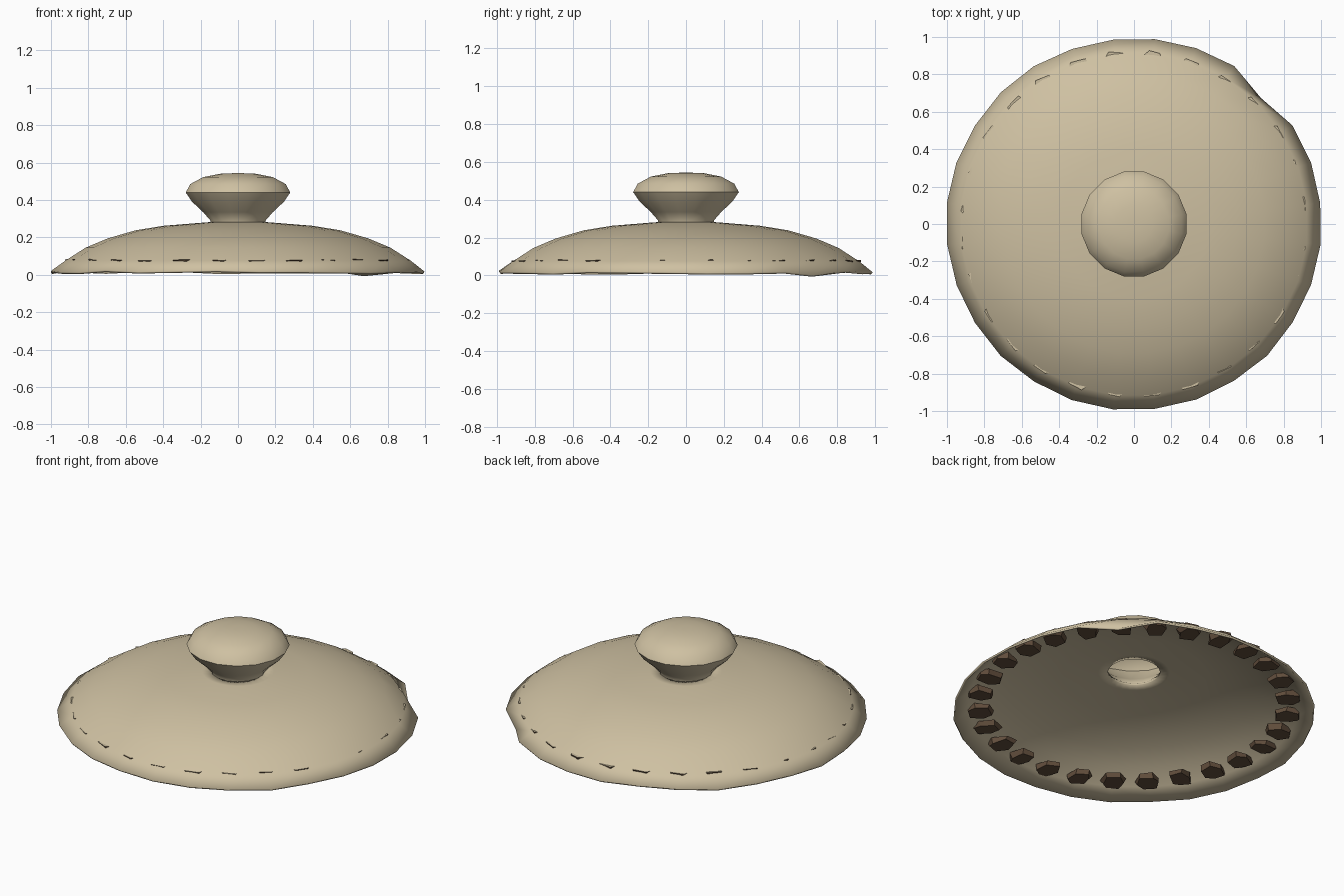
import bpy, bmesh, math, random
from mathutils import Matrix, Vector

random.seed(4)
if "Cube" in bpy.data.objects:
    bpy.data.objects.remove(bpy.data.objects["Cube"], do_unlink=True)


def material(name, color):
    m = bpy.data.materials.new(name)
    m.use_nodes = True
    m.diffuse_color = color
    m.node_tree.nodes["Principled BSDF"].inputs["Base Color"].default_value = color
    return m


TAN = material("tan", (0.62, 0.53, 0.36, 1))
BROWN = material("dark brown", (0.12, 0.075, 0.045, 1))


def finish(bm, name, mats, angle=None):
    mesh = bpy.data.meshes.new(name)
    bm.to_mesh(mesh)
    bm.free()
    for m in mats:
        mesh.materials.append(m)
    ob = bpy.data.objects.new(name, mesh)
    bpy.context.collection.objects.link(ob)
    if angle is not None:
        bpy.ops.object.select_all(action="DESELECT")
        ob.select_set(True)
        bpy.context.view_layer.objects.active = ob
        bpy.ops.object.shade_smooth_by_angle(angle=math.radians(angle))
    return ob


def lathe(profile, sides, tweak=None, cap=False):
    """Revolve (radius, height) points, listed from the outside or bottom up."""
    bm = bmesh.new()
    rings = []
    for level, (r, z) in enumerate(profile):
        ring = []
        for i in range(sides):
            a = math.tau * (i + 0.5) / sides
            rr, zz = tweak(level, a, r, z) if tweak else (r, z)
            ring.append(bm.verts.new((rr * math.cos(a), rr * math.sin(a), zz)))
        rings.append(ring)
    for low, high in zip(rings, rings[1:]):
        for i in range(sides):
            j = (i + 1) % sides
            bm.faces.new((low[i], low[j], high[j], high[i]))
    if cap:
        bm.faces.new(rings[-1])
    return bm


# Worn, slightly uneven rim with two chips at the back corners
def worn_rim(level, a, r, z):
    if level == 0:
        chipped = any(abs(math.degrees(a) - c) < 5 for c in (44, 141))
        r += -0.045 if chipped else random.uniform(-0.006, 0.002)
        z = 0.0 if chipped else z + random.uniform(-0.008, 0.006)
    return r, z


# Shallow dome, open in the middle under the knob
dome_profile = [(1.006, 0.02), (0.93, 0.075), (0.82, 0.145), (0.7, 0.195),
                (0.55, 0.238), (0.4, 0.262), (0.2, 0.278), (0.145, 0.282)]
bm = lathe(dome_profile, 28, worn_rim)
bmesh.ops.scale(bm, vec=(1, 0.99, 1), verts=bm.verts)
dome = finish(bm, "dome", [TAN], 50)
shell = dome.modifiers.new("thickness", "SOLIDIFY")
shell.thickness = 0.012
shell.offset = -1

# Flared hollow knob
knob_profile = [(0.15, 0.275), (0.15, 0.29), (0.19, 0.335), (0.25, 0.39),
                (0.285, 0.44), (0.26, 0.485), (0.19, 0.522), (0.1, 0.54), (0.03, 0.543)]
finish(lathe(knob_profile, 16, cap=True), "knob", [TAN], 60)

# Ring of rough studs whose outer ends break through the dome
bm = bmesh.new()
COUNT = 28
outline = [(-0.075, -0.03), (-0.06, 0.045), (0.025, 0.062), (0.07, 0.03),
           (0.065, -0.04), (-0.01, -0.062)]
for i in range(COUNT):
    turn = Matrix.Rotation(math.tau * (i + 0.5) / COUNT, 3, "Z")
    layers = []
    for z, size in ((0.052, 0.9), (0.08, 1.0)):
        layers.append([bm.verts.new(turn @ Vector((
            0.855 + x * size + random.uniform(-0.006, 0.006),
            y * size + random.uniform(-0.01, 0.01),
            z + random.uniform(-0.005, 0.005)))) for x, y in outline])
    low, high = layers
    n = len(outline)
    faces = [bm.faces.new(low), bm.faces.new(high)]
    faces += [bm.faces.new((low[k], low[(k + 1) % n], high[(k + 1) % n], high[k]))
              for k in range(n)]
bmesh.ops.recalc_face_normals(bm, faces=bm.faces)
# Undersides and sides are dark, upward faces match the dome
for f in bm.faces:
    f.material_index = 0 if f.normal.z > 0.5 else 1
finish(bm, "rim_studs", [TAN, BROWN])
